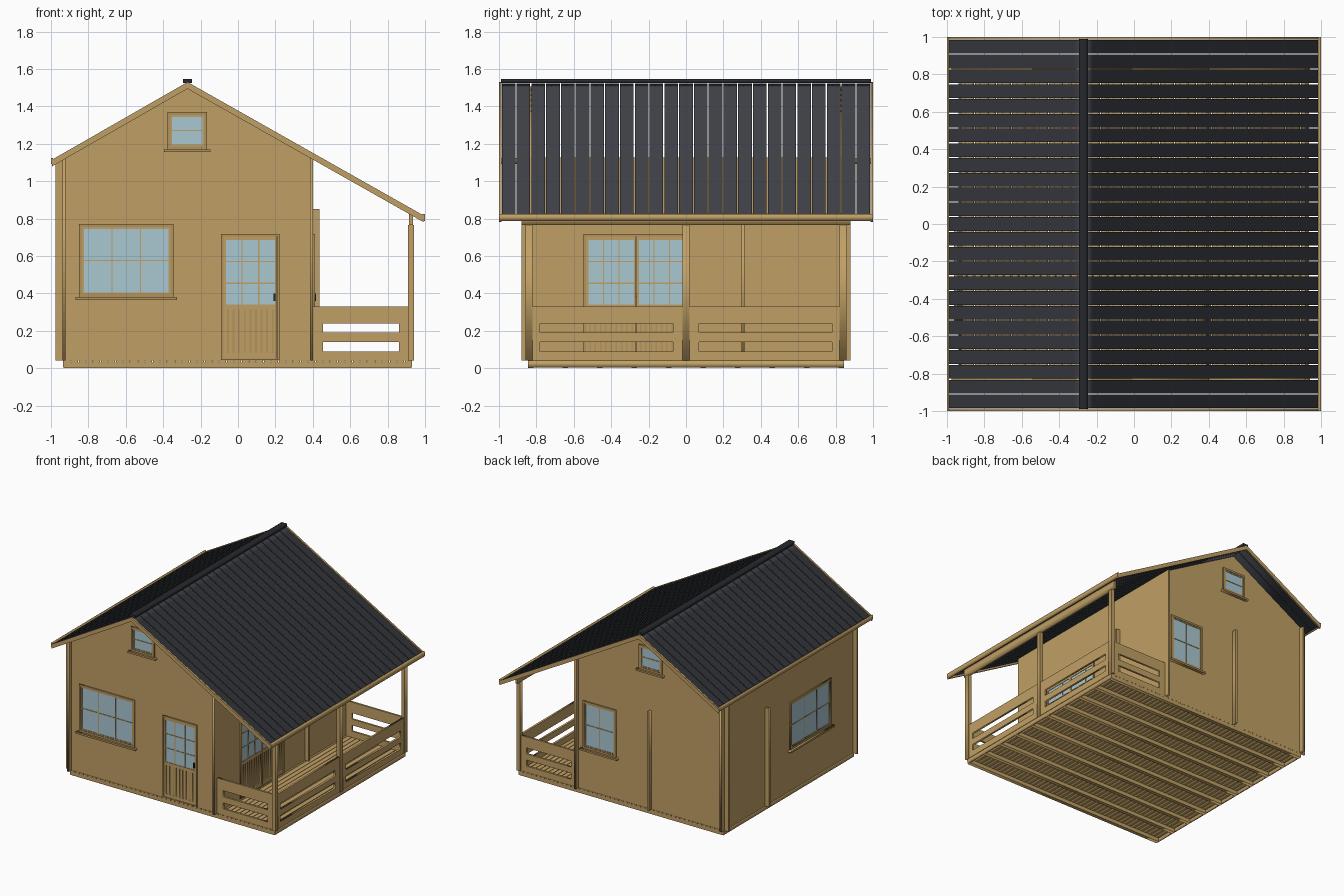
import bpy
from mathutils import Matrix

if "Cube" in bpy.data.objects:
    bpy.data.objects.remove(bpy.data.objects["Cube"])


def material(name, color):
    m = bpy.data.materials.new(name)
    m.diffuse_color = (*color, 1)
    m.use_nodes = True
    m.node_tree.nodes["Principled BSDF"].inputs["Base Color"].default_value = m.diffuse_color
    return m


WOOD = material("wood", (0.53, 0.35, 0.13))
TRIM = material("trim_wood", (0.45, 0.29, 0.105))
ROOF = material("shingle", (0.045, 0.049, 0.06))
DARK = material("dark", (0.02, 0.022, 0.026))
GLASS = material("glass", (0.40, 0.58, 0.65))

AXES = {  # local profile plane to world
    'x': Matrix(((0, 0, 1, 0), (1, 0, 0, 0), (0, 1, 0, 0), (0, 0, 0, 1))),
    'y': Matrix(((1, 0, 0, 0), (0, 0, -1, 0), (0, 1, 0, 0), (0, 0, 0, 1))),
}


def rect(u0, u1, v0, v1):
    return [(u0, v0), (u1, v0), (u1, v1), (u0, v1)]


def plate(name, outlines, axis, pos, thick, mat):
    """Extruded profile lying across an axis; inner outlines become holes."""
    cu = bpy.data.curves.new(name, 'CURVE')
    cu.dimensions, cu.fill_mode, cu.extrude = '2D', 'BOTH', thick / 2
    for pts in outlines:
        sp = cu.splines.new('POLY')
        sp.points.add(len(pts) - 1)
        for p, (u, v) in zip(sp.points, pts):
            p.co = (u, v, 0, 1)
        sp.use_cyclic_u = True
    tmp = bpy.data.objects.new(name, cu)
    bpy.context.collection.objects.link(tmp)
    dg = bpy.context.evaluated_depsgraph_get()
    me = bpy.data.meshes.new_from_object(tmp.evaluated_get(dg))
    bpy.data.objects.remove(tmp)
    me.materials.clear()
    me.materials.append(mat)
    me.transform(AXES[axis])
    ob = bpy.data.objects.new(name, me)
    ob.location['xyz'.index(axis)] = pos
    bpy.context.collection.objects.link(ob)
    return ob


def box(name, x0, x1, y0, y1, z0, z1, mat=WOOD):
    return plate(name, [rect(x0, x1, z0, z1)], 'y', (y0 + y1) / 2, y1 - y0, mat)


def array(ob, count, offset):
    m = ob.modifiers.new("repeat", 'ARRAY')
    m.use_relative_offset, m.use_constant_offset = False, True
    m.count, m.constant_offset_displace = count, offset


def grid(u0, u1, v0, v1, cols, rows, bar):
    """Pane rectangles separated by bars."""
    w, h = (u1 - u0 + bar) / cols, (v1 - v0 + bar) / rows
    return [rect(u0 + i * w, u0 + (i + 1) * w - bar, v0 + j * h, v0 + (j + 1) * h - bar)
            for i in range(cols) for j in range(rows)]


def window(name, axis, pos, out, u0, u1, v0, v1, cols, rows):
    c = 0.016
    a = (u0 + c, u1 - c, v0 + c, v1 - c)
    plate(name + "_casing", [rect(u0, u1, v0, v1), rect(*a)], axis, pos, 0.034, TRIM)
    b = (a[0] + .01, a[1] - .01, a[2] + .01, a[3] - .01)
    plate(name + "_sash", [rect(*a)] + grid(*b, cols, rows, .006), axis, pos, 0.026, WOOD)
    plate(name + "_glass", [rect(*a)], axis, pos, 0.018, GLASS)
    plate(name + "_sill", [rect(u0 - .018, u1 + .018, v0 - .015, v0)], axis, pos + out * .016, 0.035, TRIM)
    return rect(*a)


def door(name, axis, pos, u0, u1, leaves):
    a = (u0 + .012, u1 - .012, .052, .705)
    plate(name + "_casing", [rect(u0, u1, .045, .717), rect(*a)], axis, pos, 0.036, TRIM)
    w = (a[1] - a[0]) / leaves
    for i in range(leaves):
        l0, l1 = a[0] + i * w + .001, a[0] + (i + 1) * w - .001
        holes = grid(l0 + .012, l1 - .012, .34, .685, 3, 3, .006)
        slots = grid(l0 + .018, l1 - .018, .08, .315, 9, 1, .02)
        plate(name + "_leaf", [rect(l0, l1, a[2], a[3])] + holes + slots, axis, pos, 0.026, WOOD)
        plate(name + "_glass", [rect(l0 + .005, l1 - .005, .335, .69)], axis, pos, 0.018, GLASS)
        plate(name + "_backing", [rect(l0 + .005, l1 - .005, .07, .33)], axis, pos, 0.016, TRIM)
    h = a[1] - .014
    plate(name + "_handle", [rect(h - .005, h + .005, .36, .4)], axis, pos, 0.05, DARK)
    return rect(*a)


RX = -0.27


def rz(x, d=0.0):
    """Height of the roof plane at x, lowered by d."""
    return 1.53 - d - abs(x - RX) * (0.573 if x < RX else 0.565)


# Windows and doors; each returns the opening for its wall
FY, LX, PX, T = 0.835, -0.93, 0.393, 0.016
front_holes = [window("front_window", 'y', -FY, -1, -.85, -.345, .38, .77, 3, 2),
               window("front_attic_window", 'y', -FY, -1, -.378, -.165, 1.17, 1.37, 1, 2),
               door("front_door", 'y', -FY, -.09, .222, 1)]
back_holes = [window("back_window", 'y', FY, 1, .04, .345, .38, .77, 2, 2),
              window("back_attic_window", 'y', FY, 1, -.378, -.165, 1.17, 1.37, 1, 2)]
left_holes = [window("left_window", 'x', LX, -1, -.54, -.005, .38, .77, 3, 2)]
porch_holes = [door("porch_door", 'x', PX, -.547, .017, 2)]

# Gable walls and side walls with crossing ends at the corners
gable = [(-.975, .04), (.4, .04), (.4, rz(.4, .025)), (RX, rz(RX, .025)), (-.975, rz(-.975, .025))]
plate("front_wall", [gable] + front_holes, 'y', -FY, T, WOOD)
plate("back_wall", [gable] + back_holes, 'y', FY, T, WOOD)
plate("left_wall", [rect(-.88, .88, .04, rz(LX - .008, .025))] + left_holes, 'x', LX, T, WOOD)
plate("porch_wall", [rect(-.88, .88, .04, rz(PX + .008, .025))] + porch_holes, 'x', PX, T, WOOD)
box("cross_partition", -.975, .435, .297, .313, .04, .85)
box("rear_partition", RX - .008, RX + .008, .305, .88, .04, .85)

# Floor: joists along x, boards along y, thin side skirts
array(box("floor_joist", -.93, .925, -.845, -.815, 0, .03), 10, (0, .1844, 0))
array(box("floor_board", -.93, -.895, -.845, .845, .03, .04), 47, (.0396, 0, 0))
for x in (-.935, .92):
    box("side_skirt", x, x + .01, -.845, .845, .004, .04)

# Porch posts, eave beam and slotted railings
for y in (-.84, 0, .84):
    box("porch_post", .91, .94, y - .018, y + .018, .04, .765)
box("porch_beam", .915, .935, -.88, .88, .765, rz(.935, .02))
for s in (-1, 1):
    slots = [rect(.455, .86, .09, .14), rect(.455, .86, .19, .24)]
    plate("end_railing", [rect(.4, .915, .04, .33)] + slots, 'y', s * FY, T, WOOD)
    a, b = sorted((s * .07, s * .78))
    c, d = sorted((s * .015, s * .825))
    slots = [rect(a, b, .09, .14), rect(a, b, .19, .24)]
    plate("side_railing", [rect(c, d, .04, .33)] + slots, 'x', .925, T, WOOD)

# Roof: narrow stepped shingle columns with slim gaps between them
for name, end, rows in (("left_roof", -.99, 14), ("right_roof", .985, 25)):
    pts = [(RX, rz(RX, .02)), (end, rz(end, .02))]
    step = (end - RX) / rows
    for i in range(rows, 0, -1):
        x1, x0 = RX + step * i, RX + step * (i - 1)
        pts += [(x1, rz(x1, .004)), (x0, rz(x0, .009))]
    array(plate(name, [pts], 'y', -.9484, .073, ROOF), 25, (0, .079, 0))
box("ridge_cap", RX - .024, RX + .024, -.988, .988, 1.524, 1.547, DARK)

# Bargeboards and eave fascias
xs = (-.995, RX, .993)
barge = [(x, rz(x)) for x in xs] + [(x, rz(x, .036)) for x in reversed(xs)]
for s in (-1, 1):
    plate("bargeboard", [barge], 'y', s * .993, .014, WOOD)
box("left_fascia", -1.0, -.989, -1, 1, 1.092, 1.125)
box("right_fascia", .985, 1.0, -1, 1, .788, .825)
